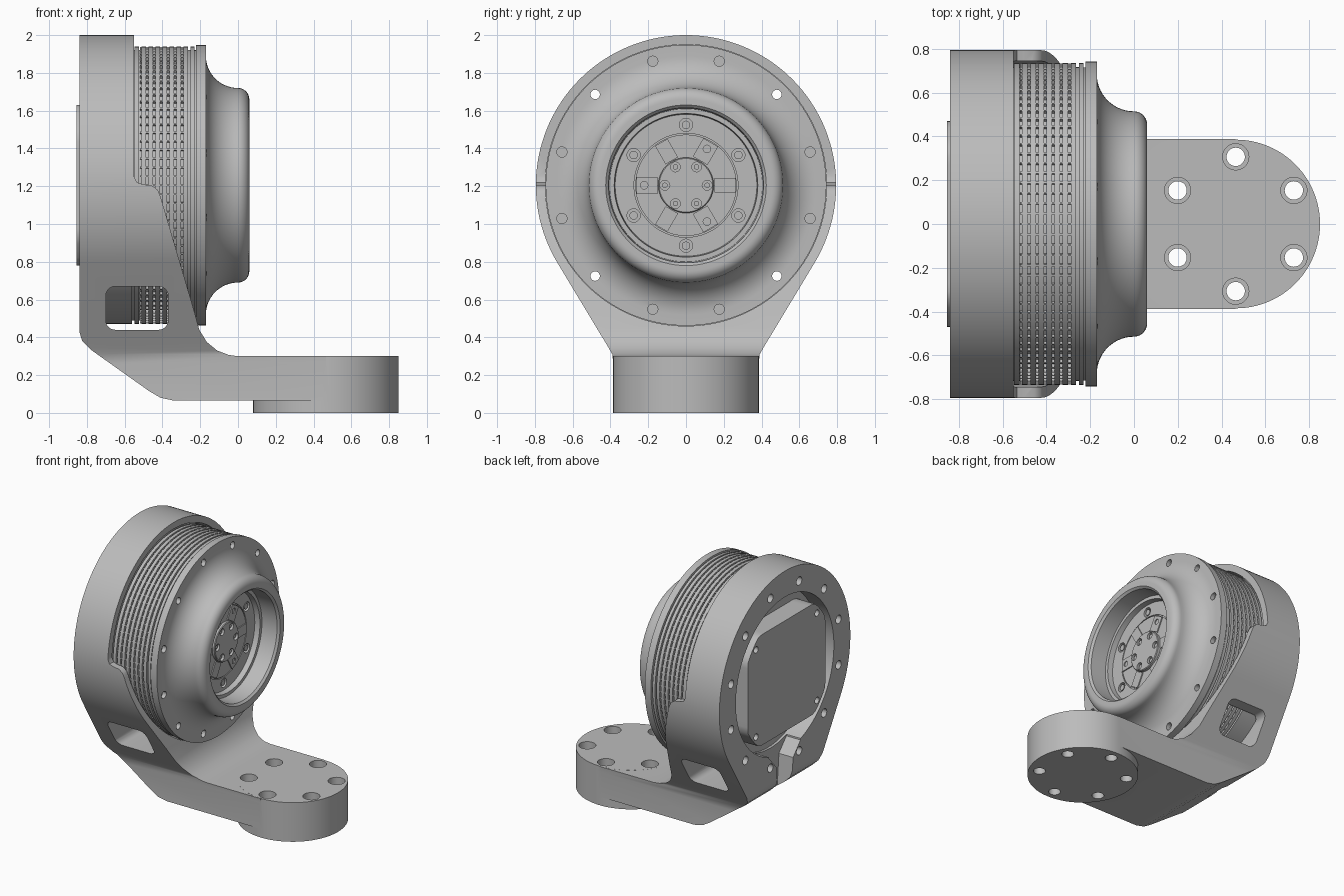
import bpy, bmesh, math
from mathutils import Vector

if "Cube" in bpy.data.objects:
    bpy.data.objects.remove(bpy.data.objects["Cube"])

AXIS_Z = 1.205      # height of the rotation axis, which runs along x
FOOT_X = 0.465      # centre of the round foot
PAD_R = 0.385

grey = bpy.data.materials.new("machined grey")
grey.use_nodes = True
grey.diffuse_color = (0.5, 0.5, 0.5, 1)
grey.node_tree.nodes["Principled BSDF"].inputs["Base Color"].default_value = (0.5, 0.5, 0.5, 1)


def finish(name, bm):
    bmesh.ops.recalc_face_normals(bm, faces=bm.faces)
    mesh = bpy.data.meshes.new(name)
    bm.to_mesh(mesh)
    bm.free()
    mesh.materials.append(grey)
    ob = bpy.data.objects.new(name, mesh)
    bpy.context.collection.objects.link(ob)
    return ob


def place(axis, a, b, t):
    return {"x": (t, a, b), "y": (a, t, b), "z": (a, b, t)}[axis]


def add_prism(bm, pts, axis, lo, hi):
    low = [bm.verts.new(place(axis, a, b, lo)) for a, b in pts]
    high = [bm.verts.new(place(axis, a, b, hi)) for a, b in pts]
    bm.faces.new(low)
    bm.faces.new(high)
    n = len(pts)
    for i in range(n):
        j = (i + 1) % n
        bm.faces.new((low[i], low[j], high[j], high[i]))


def arc(ca, cb, r, start, end, n):
    angles = [math.radians(start + (end - start) * i / n) for i in range(n + 1)]
    return [(ca + r * math.cos(t), cb + r * math.sin(t)) for t in angles]


def circle(ca, cb, r, n=32):
    return arc(ca, cb, r, 0, 360, n)[:-1]


def prisms(name, shapes, axis, lo, hi):
    bm = bmesh.new()
    for pts in shapes:
        add_prism(bm, pts, axis, lo, hi)
    return finish(name, bm)


def ring_of(r, count, start, hole, n=20, ca=0, cb=AXIS_Z):
    spots = arc(ca, cb, r, start, start + 360, count)[:-1]
    return [circle(a, b, hole, n) for a, b in spots]


def revolve(name, profile, n=128):
    bm = bmesh.new()
    vs = [bm.verts.new((x, 0, AXIS_Z + r)) for x, r in profile]
    edges = [bm.edges.new(p) for p in zip(vs, vs[1:])]
    bmesh.ops.spin(bm, geom=vs + edges, cent=(0, 0, AXIS_Z), axis=(1, 0, 0),
                   angle=math.tau, steps=n, use_duplicate=False)
    bmesh.ops.remove_doubles(bm, verts=bm.verts, dist=1e-5)
    return finish(name, bm)


def boolean(ob, cutter, operation="DIFFERENCE"):
    mod = ob.modifiers.new("cut", "BOOLEAN")
    mod.operation, mod.object, mod.solver = operation, cutter, "EXACT"
    bpy.context.view_layer.objects.active = ob
    bpy.ops.object.modifier_apply(modifier=mod.name)
    bpy.data.objects.remove(cutter)


# Bracket: teardrop outline with a rounded back rim
outline = arc(0, AXIS_Z, 0.795, -31, 211, 96)
outline += [(-0.41, 0.345), (-0.39, 0.31), (-PAD_R, 0.26), (-PAD_R, 0),
            (PAD_R, 0), (PAD_R, 0.26), (0.39, 0.31), (0.41, 0.345)]
bm = bmesh.new()
add_prism(bm, outline, "x", -0.84, FOOT_X)
rim = [e for e in bm.edges if all(v.co.x < -0.83 for v in e.verts)]
bmesh.ops.bevel(bm, geom=rim, offset=0.055, segments=4, profile=0.5, affect="EDGES")
bracket = finish("bracket", bm)

# Bracket side silhouette
side = [(-0.9, 0.43), (-0.84, 0.43), (-0.825, 0.38), (-0.78, 0.335), (-0.47, 0.115),
        (-0.41, 0.08), (-0.34, 0.065), (0.5, 0.065), (0.5, 0.3), (0, 0.3),
        (-0.05, 0.307), (-0.11, 0.33), (-0.165, 0.375), (-0.205, 0.44), (-0.235, 0.55),
        (-0.41, 1.145), (-0.425, 1.18), (-0.455, 1.203), (-0.505, 1.21),
        (-0.535, 1.22), (-0.55, 1.25), (-0.55, 2.1), (-0.9, 2.1)]
boolean(bracket, prisms("side_shape", [side], "y", -1, 1), "INTERSECT")

# Round foot joined to the arm
foot = prisms("foot_disc", [circle(FOOT_X, 0, PAD_R + 0.0005, 96)], "z", 0, 0.3005)
boolean(bracket, foot, "UNION")

# Motor bore, rear opening, cable channel and side windows
boolean(bracket, prisms("bore", [circle(0, AXIS_Z, 0.745, 128)], "x", -0.7, 0.4))
boolean(bracket, prisms("rear_opening", [circle(0, AXIS_Z, 0.595, 96)], "x", -0.95, -0.65))
channel = [(-0.2, 0.75), (-0.19, 0.63), (-0.1, 0.53), (-0.08, 0.3),
           (0.08, 0.3), (0.1, 0.53), (0.19, 0.63), (0.2, 0.75)]
boolean(bracket, prisms("cable_channel", [channel], "x", -0.95, -0.72))
window = []
for a, b, start in ((-0.42, 0.62, 0), (-0.65, 0.62, 90), (-0.65, 0.49, 180), (-0.42, 0.49, 270)):
    window += arc(a, b, 0.05, start, start + 90, 6)
boolean(bracket, prisms("window", [window], "y", -1, 1))

# Bolt holes in the rear rim and in the foot
boolean(bracket, prisms("rim_holes", ring_of(0.675, 12, 15, 0.032), "x", -0.95, -0.65))
for hole, low in ((0.042, -0.1), (0.06, 0.13)):
    shapes = ring_of(0.307, 6, 30, hole, 28, FOOT_X, 0)
    boolean(bracket, prisms("foot_holes", shapes, "z", low, 0.5))

# Motor: finned drum, flange, flared nose and stepped front bore
profile = [(-0.7, 0), (-0.7, 0.735)]
for i in range(9):
    x = -0.56 + 0.037 * i
    profile += [(x, 0.735), (x, 0.717), (x + 0.012, 0.717), (x + 0.012, 0.735)]
profile += [(-0.23, 0.735), (-0.23, 0.715), (-0.222, 0.715), (-0.222, 0.743),
            (-0.17, 0.743), (-0.17, 0.685)]
profile += arc(0, 0.685, 0.17, 180, 270, 14)[1:]
profile += arc(0, 0.455, 0.06, 90, 0, 8)[1:]
profile += [(0.06, 0.425), (0.045, 0.41), (-0.08, 0.405), (-0.08, 0.38), (-0.12, 0.375),
            (-0.12, 0.275), (-0.128, 0.275), (-0.128, 0.268), (-0.12, 0.268), (-0.12, 0)]
motor = revolve("motor_body", profile)
boolean(motor, prisms("through_holes", ring_of(0.68, 4, 45, 0.025), "x", -0.8, 0.1))
flange_spots = [s for i, s in enumerate(ring_of(0.68, 12, 15, 0.027)) if i % 3 != 1]
boolean(motor, prisms("flange_holes", flange_spots, "x", -0.2, 0.1))
boolean(motor, prisms("face_holes", ring_of(0.32, 6, 90, 0.035), "x", -0.15, -0.05))

# Thin cross ribs over the fins
bm = bmesh.new()
for k in range(96):
    t = math.tau * k / 96
    radial, across = Vector((0, math.cos(t), math.sin(t))), Vector((0, -math.sin(t), math.cos(t)))
    corners = [radial * r + across * s for r, s in
               ((0.71, -0.004), (0.71, 0.004), (0.733, 0.004), (0.733, -0.004))]
    add_prism(bm, [(c.y, c.z + AXIS_Z) for c in corners], "x", -0.52, -0.28)
ribs = finish("drum_ribs", bm)

# Output hub with a three armed plate
hub = revolve("output_hub", [(-0.12, 0), (-0.12, 0.147), (-0.1, 0.147), (-0.095, 0.142), (-0.095, 0)], 64)
boolean(hub, prisms("hub_holes", ring_of(0.112, 6, 0, 0.026), "x", -0.115, 0))
arms = []
for k in range(6):
    t = math.radians(60 * k)
    width = 0.038 if k % 2 == 0 else 0.045
    arms.append([(u * math.cos(t) - v * math.sin(t), AXIS_Z + u * math.sin(t) + v * math.cos(t))
                 for u, v in ((0.15, -width), (0.262, -width), (0.262, width), (0.15, width))])
arm_plates = prisms("output_arms", arms, "x", -0.125, -0.112)
boolean(arm_plates, prisms("arm_holes", ring_of(0.222, 3, 60, 0.02), "x", -0.2, 0))

# Screws sunk in the face holes and hub holes
screws = prisms("face_screws", ring_of(0.32, 6, 90, 0.022), "x", -0.16, -0.125)
hub_screws = prisms("hub_screws", ring_of(0.112, 6, 0, 0.014), "x", -0.12, -0.105)

# Rear cover with flattened sides and corner screw holes
cover_shape = [(max(-0.47, min(0.47, a)), max(-0.425, min(0.425, b)) + AXIS_Z)
               for a, b in circle(0, 0, 0.54, 72)]
cover = prisms("rear_cover", [cover_shape], "x", -0.855, -0.69)
corners = [circle(sy * 0.37, AXIS_Z + sz * 0.335, 0.025, 16) for sy in (-1, 1) for sz in (-1, 1)]
boolean(cover, prisms("cover_holes", corners, "x", -0.95, -0.82))

# Keep crisp edges on the smooth parts
for ob in (bracket, motor, ribs, hub, arm_plates, screws, hub_screws, cover):
    bpy.ops.object.select_all(action="DESELECT")
    ob.select_set(True)
    bpy.context.view_layer.objects.active = ob
    bpy.ops.object.shade_smooth_by_angle(angle=math.radians(30))
